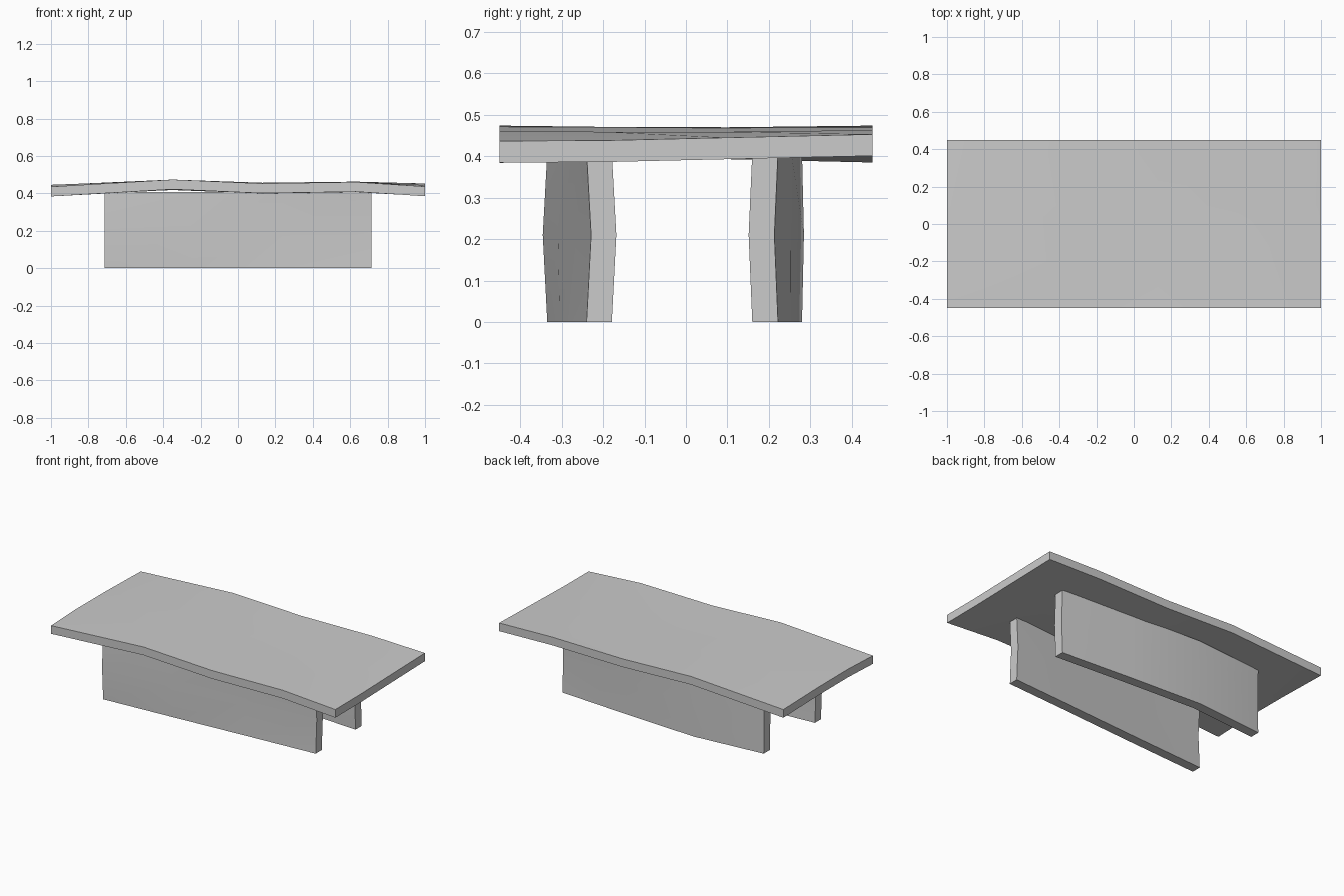
import bpy, bmesh
from mathutils import Vector

if "Cube" in bpy.data.objects:
    bpy.data.objects.remove(bpy.data.objects["Cube"])


def warped_panel(name, rows, offset):
    """Build a sheet from rows of points and extrude it by a fixed offset."""
    bm = bmesh.new()
    grid = [[bm.verts.new(p) for p in row] for row in rows]
    for a, b in zip(grid, grid[1:]):
        for i in range(len(a) - 1):
            bm.faces.new((a[i], a[i + 1], b[i + 1], b[i]))
    ext = bmesh.ops.extrude_face_region(bm, geom=bm.faces[:], use_keep_orig=True)
    new = [v for v in ext["geom"] if isinstance(v, bmesh.types.BMVert)]
    bmesh.ops.translate(bm, verts=new, vec=Vector(offset))
    bmesh.ops.recalc_face_normals(bm, faces=bm.faces[:])
    mesh = bpy.data.meshes.new(name)
    bm.to_mesh(mesh)
    bm.free()
    obj = bpy.data.objects.new(name, mesh)
    bpy.context.collection.objects.link(obj)
    bpy.ops.object.select_all(action='DESELECT')
    obj.select_set(True)
    bpy.context.view_layer.objects.active = obj
    bpy.ops.object.shade_smooth_by_angle(angle=0.5)
    return obj


# Gently waving table top: heights for each x station, across four y rows
ys = (-0.45, -0.2, 0.1, 0.45)
heights = {
    -1.00: (0.436, 0.446, 0.445, 0.437),
    -0.35: (0.474, 0.471, 0.470, 0.474),
    0.13: (0.453, 0.451, 0.452, 0.457),
    0.63: (0.461, 0.459, 0.459, 0.463),
    1.00: (0.437, 0.438, 0.445, 0.453),
}
warped_panel("table_top",
             [[(x, y, z) for y, z in zip(ys, zs)] for x, zs in heights.items()],
             (0, 0, -0.052))


# Upright panel legs: outer face curve along x, bowing more at mid height
def panel_leg(name, outer, mean, thickness):
    xs = (-0.715, -0.25, 0.24, 0.715)
    levels = ((0.0, 1.0), (0.21, 1.23), (0.408, 1.0))
    rows = [[(x, mean + (y - mean) * bow, z) for x, y in zip(xs, outer)]
            for z, bow in levels]
    warped_panel(name, rows, (0, thickness, 0))


panel_leg("front_leg", (-0.335, -0.305, -0.271, -0.24), -0.2875, 0.061)
panel_leg("back_leg", (0.24, 0.28, 0.254, 0.222), 0.26, -0.062)
